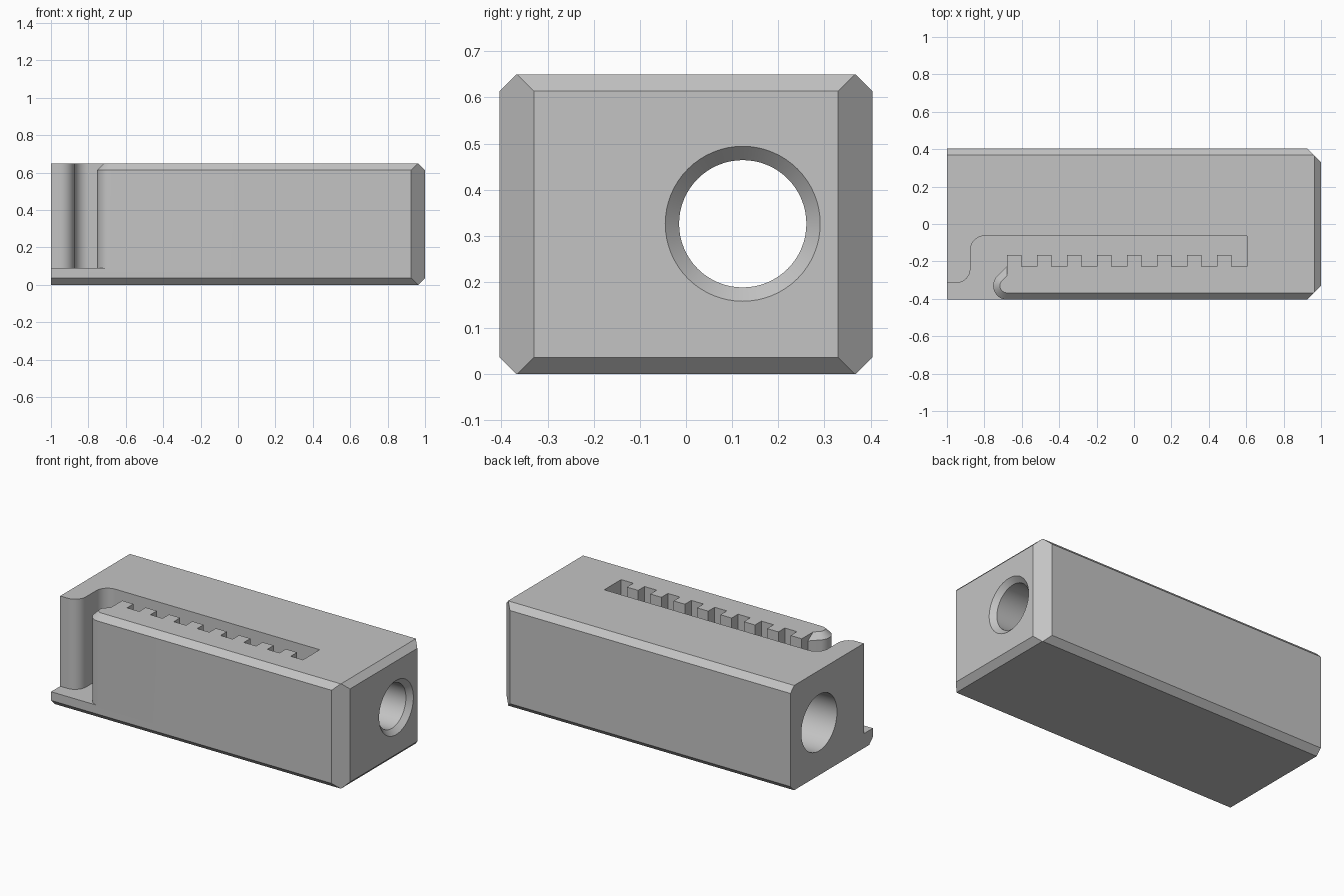
import bpy, bmesh, math
from math import sin, cos, pi, radians
from mathutils import Vector

if "Cube" in bpy.data.objects:
    bpy.data.objects.remove(bpy.data.objects["Cube"], do_unlink=True)

HALF_W, HEIGHT, CHAMFER, CORNER = 0.404, 0.65, 0.036, 0.074
FLOOR = 0.09

grey = bpy.data.materials.new("plain_grey")
grey.use_nodes = True
grey.diffuse_color = (0.55, 0.55, 0.55, 1)
grey.node_tree.nodes["Principled BSDF"].inputs["Base Color"].default_value = (0.55, 0.55, 0.55, 1)


def make_object(name, bm):
    bmesh.ops.recalc_face_normals(bm, faces=bm.faces)
    mesh = bpy.data.meshes.new(name)
    bm.to_mesh(mesh)
    bm.free()
    mesh.materials.append(grey)
    obj = bpy.data.objects.new(name, mesh)
    bpy.context.collection.objects.link(obj)
    return obj


def loft(name, rings):
    """Solid made of stacked rings with equal point counts."""
    bm = bmesh.new()
    loops = [[bm.verts.new(p) for p in ring] for ring in rings]
    n = len(loops[0])
    for low, high in zip(loops, loops[1:]):
        for i in range(n):
            j = (i + 1) % n
            bm.faces.new((low[i], low[j], high[j], high[i]))
    bm.faces.new(loops[0])
    bm.faces.new(loops[-1])
    bmesh.ops.remove_doubles(bm, verts=bm.verts, dist=1e-5)
    return make_object(name, bm)


def arc(cx, cy, r, start, end, steps=12):
    angles = [radians(start + (end - start) * i / steps) for i in range(steps + 1)]
    return [(cx + r * cos(a), cy + r * sin(a)) for a in angles]


# Block with chamfered edges, square at the left-hand end
bm = bmesh.new()
bmesh.ops.create_cube(bm, size=1)
for v in bm.verts:
    v.co = Vector((v.co.x * 2, v.co.y * 2 * HALF_W, (v.co.z + 0.5) * HEIGHT))
cuts = []
for side in (-1, 1):
    cuts.append(((1, side * (HALF_W - CORNER), 0), (1, side, 0)))
    for z, up in ((CHAMFER, -1), (HEIGHT - CHAMFER, 1)):
        cuts.append(((0, side * HALF_W, z), (0, side, up)))
for z, up in ((CHAMFER, -1), (HEIGHT - CHAMFER, 1)):
    cuts.append(((1, 0, z), (1, 0, up)))
for point, normal in cuts:
    geom = bm.verts[:] + bm.edges[:] + bm.faces[:]
    result = bmesh.ops.bisect_plane(bm, geom=geom, dist=1e-6, plane_co=point,
                                    plane_no=normal, clear_outer=True)
    edges = [e for e in result["geom_cut"] if isinstance(e, bmesh.types.BMEdge)]
    bmesh.ops.contextual_create(bm, geom=edges)
block = make_object("latch_block", bm)

# Slot outline: open corner, rounded back wall, toothed front wall
slot = [(-1.2, -0.6), (-1.2, -0.315)]
slot += arc(-0.95, -0.24, 0.075, 270, 360)
slot += arc(-0.797, -0.141, 0.078, 180, 90)
slot += [(0.605, -0.063), (0.605, -0.228)]
for i in reversed(range(8)):
    left = -0.679 + 0.1605 * i
    right = left + 0.077
    slot += [(right, -0.228), (right, -0.165), (left, -0.165)]
    if i:
        slot.append((left, -0.228))


# Rounded nose of the toothed wall, drawn in by the given inset
def nose(inset):
    r = CORNER - inset
    x, y = -0.679, -0.33
    return [(x, y + r * math.sqrt(2))] + arc(x, y, r, 135, 270, 18)


start = nose(0)[0]
end = [(-0.679, -0.6)]


def slot_ring(z, inset):
    return [(x, y, z) for x, y in slot + [start] + nose(inset) + end]


slot_cutter = loft("slot_cutter", [slot_ring(FLOOR, 0),
                                   slot_ring(HEIGHT - CHAMFER, 0),
                                   slot_ring(HEIGHT + 0.001, CHAMFER + 0.001)])


# Stepped bore along the length with a countersunk mouth
def bore_ring(x, r, n=64):
    return [(x, 0.123 + r * cos(2 * pi * i / n), 0.326 + r * sin(2 * pi * i / n))
            for i in range(n)]


bore_cutter = loft("bore_cutter", [bore_ring(x, r) for x, r in (
    (-1.1, 0.175), (0.6, 0.175), (0.6, 0.138), (0.97, 0.138), (1.01, 0.178))])

# Cut and finish
bpy.context.view_layer.objects.active = block
for cutter in (slot_cutter, bore_cutter):
    mod = block.modifiers.new(cutter.name, "BOOLEAN")
    mod.operation, mod.solver, mod.object = "DIFFERENCE", "EXACT", cutter
    bpy.ops.object.modifier_apply(modifier=mod.name)
    bpy.data.objects.remove(cutter, do_unlink=True)

bpy.ops.object.select_all(action="DESELECT")
block.select_set(True)
bpy.ops.object.shade_smooth_by_angle(angle=radians(30))
